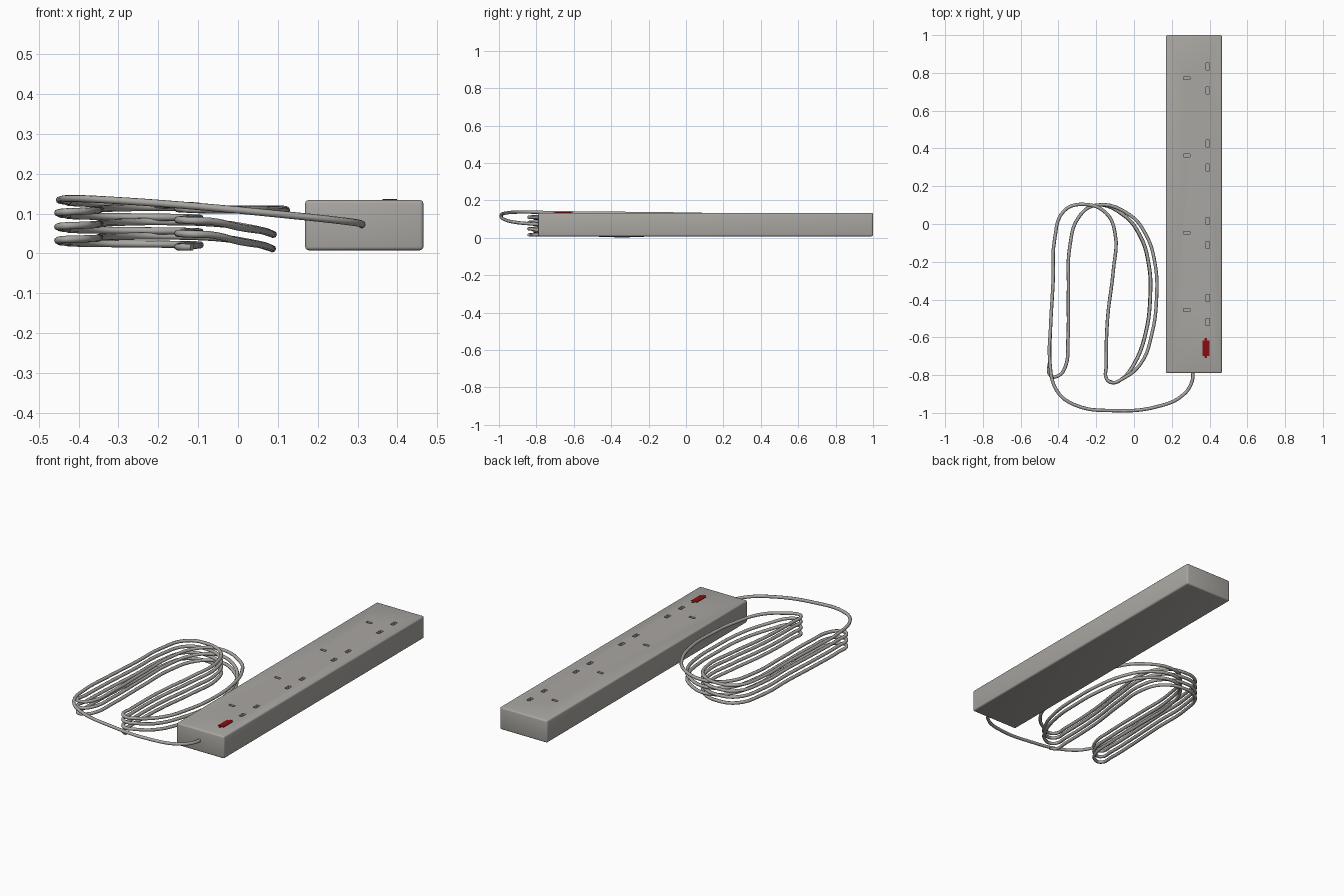
import bpy, bmesh
from mathutils import Matrix, Vector

if "Cube" in bpy.data.objects:
    bpy.data.objects.remove(bpy.data.objects["Cube"])


def material(name, rgb):
    m = bpy.data.materials.new(name)
    m.diffuse_color = (*rgb, 1)
    m.use_nodes = True
    m.node_tree.nodes["Principled BSDF"].inputs["Base Color"].default_value = m.diffuse_color
    return m


grey = material("warm_grey", (0.40, 0.385, 0.36))
red = material("dark_red", (0.25, 0.004, 0.006))


def boxes(name, items, mat):
    """One object made of boxes, each given as (centre, size)."""
    bm = bmesh.new()
    for c, s in items:
        bmesh.ops.create_cube(bm, size=1, matrix=Matrix.Translation(c) @ Matrix.Diagonal((*s, 1)))
    me = bpy.data.meshes.new(name)
    bm.to_mesh(me)
    bm.free()
    me.materials.append(mat)
    ob = bpy.data.objects.new(name, me)
    bpy.context.collection.objects.link(ob)
    return ob


def activate(ob):
    bpy.ops.object.select_all(action='DESELECT')
    ob.select_set(True)
    bpy.context.view_layer.objects.active = ob


# Long rounded housing
TOP = 0.134
body = boxes("housing", [((0.317, 0.105, 0.071), (0.297, 1.79, 0.126))], grey)
bev = body.modifiers.new("round", 'BEVEL')
bev.width, bev.segments = 0.009, 3

# Socket slots: one earth slot and two pin slots per socket
slots = []
for i in range(4):
    y = 0.772 - i * 0.409
    slots.append(((0.28, y, TOP), (0.034, 0.015, 0.04)))
    for dy in (0.062, -0.064):
        slots.append(((0.391, y + dy, TOP), (0.02, 0.037, 0.04)))
cutter = boxes("slot_cutter", slots, grey)
cutter.hide_render = True
cut = body.modifiers.new("slots", 'BOOLEAN')
cut.object, cut.operation, cut.solver = cutter, 'DIFFERENCE', 'EXACT'
activate(body)
for m in ("round", "slots"):
    bpy.ops.object.modifier_apply(modifier=m)
bpy.data.objects.remove(cutter)
bpy.ops.object.shade_smooth_by_angle(angle=0.6)

# Red rocker switch with narrow end tabs
boxes("switch", [((0.381, -0.657, TOP), (0.036, 0.082, 0.006)),
                 ((0.381, -0.657, TOP), (0.013, 0.106, 0.005))], red)

# Cable path: feed from the housing, then horseshoe-shaped laps downwards
path = [(0.31, -0.77, 0.071), (0.308, -0.83, 0.075), (0.26, -0.905, 0.082), (0.13, -0.965, 0.096),
        (-0.1, -0.988, 0.118), (-0.32, -0.955, 0.134), (-0.41, -0.88, 0.138)]

# x, y along the outer left strand, over the top and down the inner right strand
DOWN = [(-0.446, -0.72), (-0.442, -0.55), (-0.428, -0.3), (-0.42, -0.08), (-0.37, 0.07),
        (-0.27, 0.104), (-0.15, 0.06), (-0.1, -0.05), (-0.11, -0.25), (-0.14, -0.5), (-0.147, -0.75)]
# x, y round the right hairpin, up the outer right strand, back to the inner left
HAIRPIN = [(-0.145, -0.82), (-0.115, -0.84), (-0.07, -0.825)]
RIGHT = [(0.0, -0.74), (0.06, -0.58), (0.085, -0.38), (0.078, -0.22), (0.03, -0.06), (-0.06, 0.05)]
LEFT = [(-0.2, 0.1), (-0.29, 0.04), (-0.34, -0.12), (-0.347, -0.35), (-0.35, -0.62),
        (-0.365, -0.76), (-0.4, -0.803), (-0.44, -0.805)]


def add(points, z0, z1, dx=0.0):
    n = len(points) - 1
    for i, (x, y) in enumerate(points):
        path.append((x + dx, y, z0 + (z1 - z0) * i / n))


# start, right hairpin, lowest right, top crossing and left hairpin heights per lap
laps = [(0.135, 0.112, 0.108, 0.112, 0.104, 0.035),
        (0.100, 0.084, 0.048, 0.076, 0.069, 0.002),
        (0.065, 0.050, 0.012, 0.040, 0.035, 0.0)]
for start, pin, low, cross, end, dx in laps:
    add(DOWN, start, pin)
    add(HAIRPIN, pin, pin - 0.003)
    add(RIGHT[:3], (pin + low) / 2, low, dx)
    add(RIGHT[3:], low + 0.003, cross, dx)
    add(LEFT, cross + 0.004, end)
# Last strand ends loose at the bottom
add(DOWN, 0.03, 0.018)
add(HAIRPIN[:2], 0.016, 0.016)

curve = bpy.data.curves.new("cable", 'CURVE')
curve.dimensions = '3D'
curve.bevel_depth = 0.009
curve.bevel_resolution = 2
curve.resolution_u = 5
curve.use_fill_caps = True
curve.materials.append(grey)
sp = curve.splines.new('BEZIER')
sp.bezier_points.add(len(path) - 1)
for bp, p in zip(sp.bezier_points, path):
    bp.co = Vector(p)
    bp.handle_left_type = bp.handle_right_type = 'AUTO'
cable = bpy.data.objects.new("cable", curve)
bpy.context.collection.objects.link(cable)
activate(cable)
bpy.ops.object.convert(target='MESH')
bpy.ops.object.shade_smooth_by_angle(angle=0.9)
